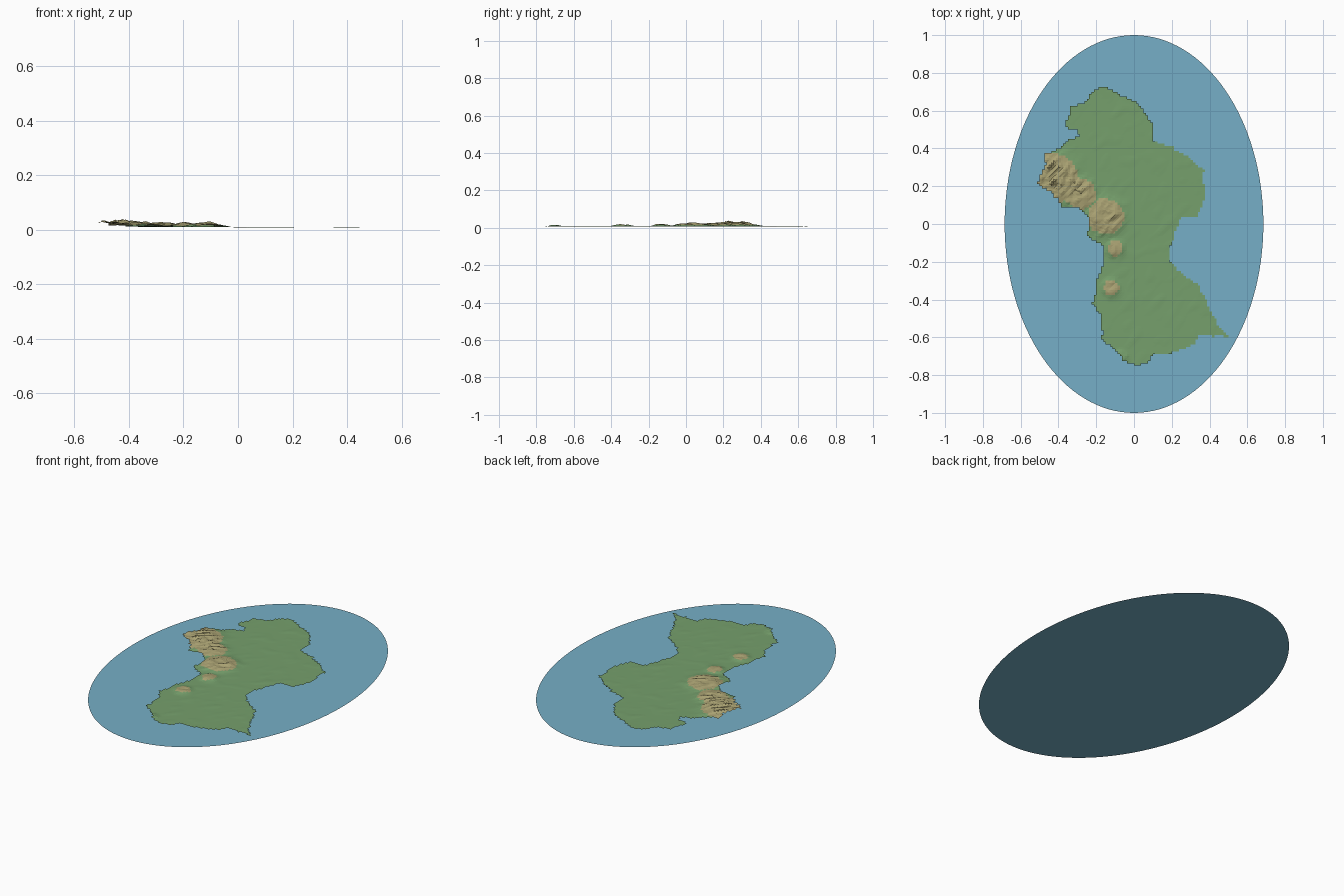
import bpy
import bmesh
from math import exp
from mathutils import Vector, noise

old = bpy.data.objects.get("Cube")
if old:
    bpy.data.objects.remove(old, do_unlink=True)


def make_material(name, red, green, blue):
    material = bpy.data.materials.new(name)
    material.use_nodes = True
    colour = (red, green, blue, 1)
    material.diffuse_color = colour
    shader = material.node_tree.nodes["Principled BSDF"]
    shader.inputs["Base Color"].default_value = colour
    shader.inputs["Roughness"].default_value = 0.9
    return material


def make_object(name, bm, materials):
    mesh = bpy.data.meshes.new(name)
    bm.to_mesh(mesh)
    bm.free()
    for material in materials:
        mesh.materials.append(material)
    part = bpy.data.objects.new(name, mesh)
    bpy.context.collection.objects.link(part)
    return part


sea_blue = make_material("sea blue", 0.18, 0.43, 0.57)
lowland_green = make_material("lowland green", 0.18, 0.35, 0.15)
highland_tan = make_material("highland tan", 0.40, 0.36, 0.17)

# Coastline, clockwise from the northern tip, in hundredths of a unit
COAST = [
    (-16, 73), (2, 64), (9, 54), (10, 44), (20, 41), (29, 35), (37, 28),
    (37, 11), (33, 4), (25, 4), (22, -4), (19, -13), (19, -20), (27, -28),
    (34, -32), (38, -41), (44, -53), (51, -60), (35, -59), (30, -65),
    (20, -68), (10, -69), (8, -73), (2, -75), (-5, -72), (-12, -65),
    (-17, -61), (-17, -50), (-22, -42), (-20, -32), (-16, -21), (-16, -12),
    (-25, -6), (-23, 2), (-28, 8), (-38, 9), (-43, 16), (-51, 22),
    (-47, 32), (-47, 37), (-39, 40), (-34, 45), (-29, 46), (-30, 50),
    (-36, 51), (-34, 62), (-26, 64), (-22, 70),
]

# Hills: centre x, centre y, radius, height
HILLS = [
    (-0.43, 0.24, 0.13, 0.018), (-0.29, 0.16, 0.09, 0.013),
    (-0.15, 0.04, 0.10, 0.014), (-0.10, -0.13, 0.05, 0.009),
    (-0.12, -0.34, 0.05, 0.009), (-0.07, -0.71, 0.04, 0.006),
]
STEP = 0.0125


def on_land(x, y):
    """Even-odd test against a slightly ragged coastline."""
    wobble = noise.noise_vector(Vector((x, y, 0)) * 22) * 0.008
    x, y = (x + wobble.x) * 100, (y + wobble.y) * 100
    inside = False
    for (ax, ay), (bx, by) in zip(COAST, COAST[1:] + COAST[:1]):
        if (ay > y) != (by > y) and x < ax + (y - ay) * (bx - ax) / (by - ay):
            inside = not inside
    return inside


def hill_rise(x, y):
    return max(h * exp(-(((x - cx) ** 2 + (y - cy) ** 2) / r ** 2) ** 2)
               for cx, cy, r, h in HILLS)


def height(x, y):
    # Ridges run from south-west to north-east
    along, across = x + y, x - y
    ridges = noise.noise(Vector((along * 14, across * 30, 3)))
    bumps = noise.noise(Vector((along * 8, across * 14, 7)))
    hill = hill_rise(x, y)
    slope = 0.005 * max(0, 0.4 - x)
    return 0.0065 + slope + 0.002 * max(0, bumps) + hill * (1 + 0.7 * ridges)


# Sea: one flat oval sheet
bm = bmesh.new()
bmesh.ops.create_circle(bm, cap_ends=True, segments=128, radius=1)
bmesh.ops.scale(bm, vec=(0.685, 1, 1), verts=bm.verts)
make_object("sea", bm, [sea_blue])

# Land: a stepped-edge relief sheet floating just above the sea
bm = bmesh.new()
corners = {}


def corner(i, j):
    if (i, j) not in corners:
        x, y = i * STEP, j * STEP
        corners[i, j] = bm.verts.new((x, y, height(x, y)))
    return corners[i, j]


for i in range(-44, 44):
    for j in range(-64, 64):
        x, y = (i + 0.5) * STEP, (j + 0.5) * STEP
        if on_land(x, y):
            face = bm.faces.new((corner(i, j), corner(i + 1, j),
                                 corner(i + 1, j + 1), corner(i, j + 1)))
            ragged = 0.003 * noise.noise(Vector((x, y, 1)) * 25)
            face.material_index = int(hill_rise(x, y) + ragged > 0.0062)
bmesh.ops.triangulate(bm, faces=bm.faces)
make_object("land", bm, [lowland_green, highland_tan])
